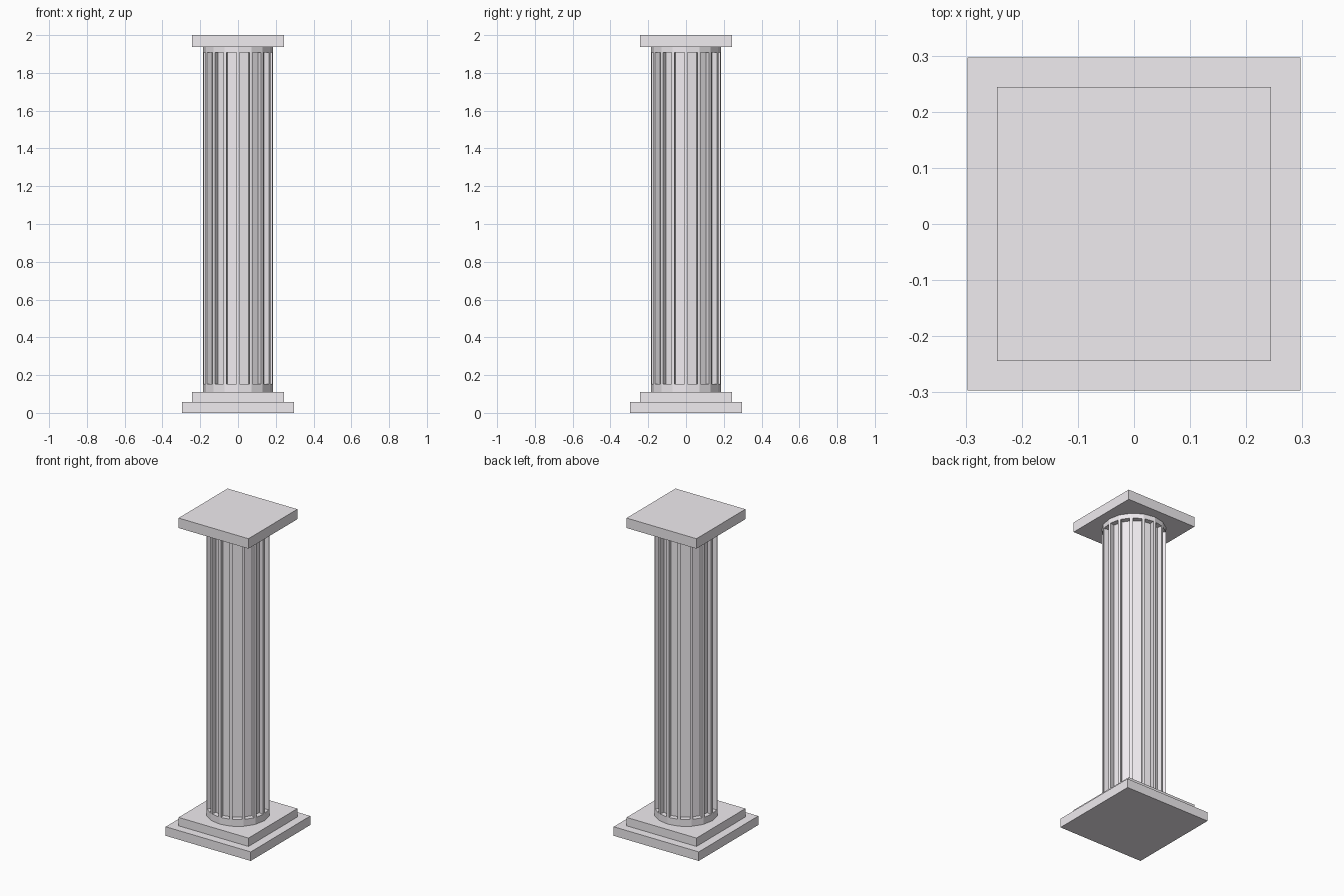
import bpy, bmesh
from mathutils import Matrix

if "Cube" in bpy.data.objects:
    bpy.data.objects.remove(bpy.data.objects["Cube"])

# Pale stone
stone = bpy.data.materials.new("pale_stone")
stone.diffuse_color = (0.87, 0.84, 0.87, 1)
stone.use_nodes = True
stone.node_tree.nodes["Principled BSDF"].inputs["Base Color"].default_value = stone.diffuse_color


def finish(bm, name):
    bmesh.ops.recalc_face_normals(bm, faces=bm.faces)
    mesh = bpy.data.meshes.new(name)
    bm.to_mesh(mesh)
    bm.free()
    mesh.materials.append(stone)
    obj = bpy.data.objects.new(name, mesh)
    bpy.context.collection.objects.link(obj)
    return obj


def slab(name, half, z0, z1):
    bm = bmesh.new()
    m = Matrix.Translation((0, 0, (z0 + z1) / 2)) @ Matrix.Diagonal((2 * half, 2 * half, z1 - z0, 1))
    bmesh.ops.create_cube(bm, size=1, matrix=m)
    return finish(bm, name)


# Square plinth steps and capital
slab("lower_plinth", 0.297, 0.0, 0.057)
slab("upper_plinth", 0.244, 0.057, 0.11)
slab("capital_slab", 0.244, 1.937, 2.0)


# Sixteen-sided shaft with a recessed flute in every side
def shaft(name, sides, radius, z0, z1, flute_z0, flute_z1, rib, depth):
    bm = bmesh.new()
    bmesh.ops.create_cone(bm, cap_ends=True, segments=sides, radius1=radius, radius2=radius,
                          depth=z1 - z0, matrix=Matrix.Translation((0, 0, (z0 + z1) / 2)))
    bm.normal_update()
    panels = [f for f in bm.faces if abs(f.normal.z) < 0.5]
    # Outline each flute, leaving plain bands at both ends
    bmesh.ops.inset_individual(bm, faces=panels, thickness=rib, use_even_offset=True)
    mid = (z0 + z1) / 2
    for v in {v for f in panels for v in f.verts}:
        v.co.z = flute_z1 if v.co.z > mid else flute_z0
    bm.normal_update()
    # Sink the flutes straight into the shaft
    for f in panels:
        n = f.normal.copy()
        sunk = bmesh.ops.extrude_discrete_faces(bm, faces=[f])["faces"][0]
        bmesh.ops.translate(bm, verts=sunk.verts, vec=-n * depth)
    return finish(bm, name)


shaft("fluted_shaft", 16, 0.184, 0.11, 1.937, 0.153, 1.907, 0.009, 0.032)
